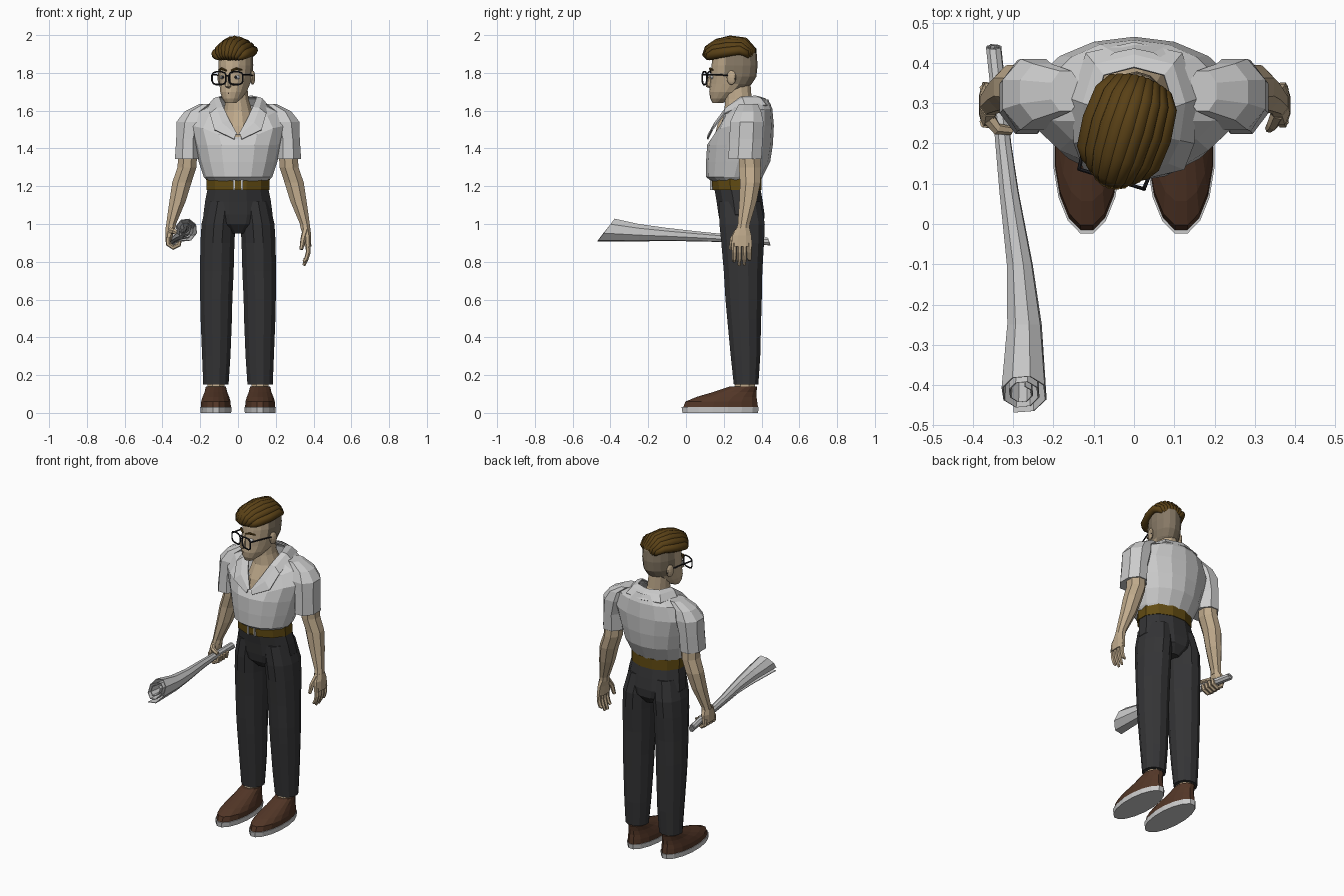
import bpy, bmesh, math
from mathutils import Matrix, Vector


def mat(name, *rgb):
    m = bpy.data.materials.new(name)
    m.diffuse_color = (*rgb, 1)
    return m


SKIN, SCALP = mat("skin", .52, .40, .26), mat("cropped_hair", .24, .19, .13)
HAIR, BELT = mat("hair", .10, .052, .008), mat("belt", .12, .07, .006)
CLOTH, SHOE = mat("trousers", .035, .035, .037), mat("shoe", .085, .037, .02)
BLACK, LIP = mat("black", .012, .012, .015), mat("lip", .22, .13, .09)


def finish(name, bm, material=None, mirror=False, smooth=False, thick=0):
    bmesh.ops.recalc_face_normals(bm, faces=bm.faces)
    me = bpy.data.meshes.new(name)
    bm.to_mesh(me)
    bm.free()
    ob = bpy.data.objects.new(name, me)
    bpy.context.collection.objects.link(ob)
    if material:
        me.materials.append(material)
    for p in me.polygons:
        p.use_smooth = smooth
    if thick:
        ob.modifiers.new("thickness", "SOLIDIFY").thickness = thick
    if mirror:
        ob.modifiers.new("mirror", "MIRROR")
    return ob


def loft(name, rings, material=None, closed=True, caps=True, **kw):
    bm = bmesh.new()
    vs = [[bm.verts.new(p) for p in r] for r in rings]
    n = len(vs[0])
    for a, b in zip(vs, vs[1:]):
        for i in range(n if closed else n - 1):
            j = (i + 1) % n
            bm.faces.new((a[i], a[j], b[j], b[i]))
    if closed and caps:
        bm.faces.new(vs[0])
        bm.faces.new(vs[-1])
    return finish(name, bm, material, **kw)


def oval(z, cx, cy, rx, ry, n=8, vee=0, tilt=0):
    """Horizontal ring; vee drops the front point, tilt lowers the front."""
    k, pts = 1 / math.cos(math.pi / n), []
    off = 0 if vee or tilt else .5
    k = k if off else 1
    for i in range(n):
        t = 2 * math.pi * (i + off) / n
        s = math.sin(t)
        pts.append((cx + rx * k * math.cos(t), cy + ry * k * s,
                    z + tilt * s - vee * max(0, -s) ** 5))
    return pts


def stack(name, data, material=None, n=8, **kw):
    return loft(name, [oval(*d, n=n) for d in data], material, **kw)


def tube(name, pts, material=None, n=6, loop=False, **kw):
    """Round tube through (x, y, z, radius) points."""
    P = [Vector(p[:3]) for p in pts]
    m, rings, prev, side = len(P), [], None, None
    for i, p in enumerate(P):
        a = P[(i - 1) % m] if loop or i else p
        b = P[(i + 1) % m] if loop or i < m - 1 else p
        d = (b - a).normalized()
        side = prev.rotation_difference(d) @ side if prev else d.orthogonal().normalized()
        prev, up = d, d.cross(side)
        rings.append([p + pts[i][3] * (side * math.cos(t) + up * math.sin(t))
                      for t in (2 * math.pi * k / n for k in range(n))])
    if loop:
        rings.append(rings[0])
    return loft(name, rings, material, caps=not loop, **kw)


def ball(name, c, r, material=None, **kw):
    bm = bmesh.new()
    M = Matrix.Translation(c) @ Matrix.Diagonal((*r, 1))
    bmesh.ops.create_uvsphere(bm, u_segments=12, v_segments=8, radius=1, matrix=M)
    return finish(name, bm, material, **kw)


def box(name, c, s, material=None, **kw):
    bm = bmesh.new()
    bmesh.ops.create_cube(bm, size=1, matrix=Matrix.Translation(c) @ Matrix.Diagonal((*s, 1)))
    return finish(name, bm, material, **kw)


# Shoes and ankles
stack("sole", [(0, .117, .181, .081, .2), (.03, .117, .181, .083, .204)], n=16, mirror=True)
stack("shoe_upper", [(.03, .117, .183, .079, .198), (.06, .117, .187, .078, .19),
                     (.085, .117, .215, .07, .158), (.11, .117, .258, .06, .115),
                     (.14, .117, .305, .053, .072)], SHOE, n=16, mirror=True)
stack("ankle", [(.12, .117, .31, .045, .055), (.2, .117, .315, .045, .05)], SKIN, mirror=True)

# Trousers
stack("trouser_leg", [(.15, .117, .318, .067, .065), (.3, .115, .315, .075, .078),
                      (.5, .115, .308, .083, .09), (.6, .115, .305, .085, .096),
                      (.75, .112, .302, .089, .102), (.9, .109, .3, .09, .113),
                      (1.0, .103, .297, .09, .12), (1.12, .085, .285, .08, .11)],
      CLOTH, n=12, mirror=True)
stack("trouser_hips", [(.95, 0, .3, .05, .075), (1.0, 0, .297, .15, .115), (1.05, 0, .294, .183, .122),
                       (1.12, 0, .284, .174, .122), (1.2, 0, .27, .158, .122)], CLOTH, n=12)

# Belt and buckle
stack("belt", [(1.18, 0, .27, .166, .13), (1.245, 0, .268, .166, .132)], BELT, n=12)
box("buckle_bar", (.022, .134, 1.21), (.01, .012, .058), mirror=True)
box("buckle_plate", (0, .137, 1.21), (.036, .01, .04), BELT)

# Shirt body with open V neck
shirt = [(1.225, .266, .16, .128, 0, .001), (1.25, .256, .182, .15, 0, .001),
         (1.33, .276, .208, .17, 0, .001), (1.42, .286, .232, .174, 0, .001),
         (1.52, .3, .262, .165, .07, .001), (1.6, .312, .22, .145, .12, .01),
         (1.64, .305, .125, .13, .13, .02)]
loft("shirt_body", [oval(z, 0, cy, rx, ry, 16, v, t) for z, cy, rx, ry, v, t in shirt], caps=False)
stack("shirt_sleeve", [(1.345, .267, .312, .067, .088), (1.45, .264, .318, .063, .088),
                       (1.54, .25, .322, .076, .088), (1.595, .228, .328, .055, .07),
                       (1.635, .17, .33, .035, .05)], mirror=True)

# Collar with lapels
inner = [(0, .39, 1.675), (.075, .37, 1.68), (.1, .29, 1.675), (.078, .215, 1.62), (.045, .165, 1.55), (.003, .12, 1.475)]
outer = [(0, .452, 1.63), (.12, .425, 1.63), (.155, .31, 1.635), (.15, .2, 1.585), (.125, .135, 1.5), (.02, .11, 1.45)]
middle = [((Vector(a) + Vector(b)) / 2 + Vector((0, 0, .012))) for a, b in zip(inner, outer)]
loft("shirt_collar", [inner, middle, outer], closed=False, mirror=True, thick=.008)

# Chest and neck
stack("neck", [(1.42, 0, .29, .11, .15), (1.52, 0, .29, .1, .125), (1.6, 0, .288, .075, .085),
               (1.66, -.004, .278, .06, .07), (1.76, -.01, .275, .056, .065)], SKIN, n=12)

# Arms
stack("arm", [(1.4, .265, .335, .05, .055), (1.3, .27, .338, .05, .058), (1.22, .297, .34, .051, .054),
              (1.12, .32, .328, .043, .046), (1.0, .354, .306, .026, .032),
              (.975, .357, .302, .026, .034)], SKIN, mirror=True)

# Relaxed hand
stack("open_palm", [(.98, .357, .302, .026, .034), (.94, .366, .296, .021, .05),
                    (.88, .37, .295, .018, .056)], SKIN)
for i, tip in enumerate((.80, .78, .782, .81)):
    y = .255 + i * .027
    tube("finger", [(.37, y, .9, .014), (.372, y, .85, .013), (.362, y, .815, .012),
                    (.348, y, tip, .008)], SKIN)
tube("thumb", [(.358, .275, .965, .018), (.345, .247, .92, .015), (.335, .236, .865, .01)], SKIN)

# Gripping hand
stack("grip_palm", [(.985, -.357, .302, .026, .034), (.955, -.362, .298, .022, .052),
                    (.905, -.37, .296, .015, .056)], SKIN)
for i in range(4):
    y = .252 + i * .028
    tube("grip_finger", [(-.37, y, .93, .014), (-.368, y, .893, .014), (-.343, y - .003, .876, .013),
                         (-.314, y - .005, .89, .013), (-.306, y - .005, .92, .01)], SKIN)
tube("grip_thumb", [(-.358, .26, .965, .017), (-.34, .236, .962, .015), (-.305, .232, .945, .011)], SKIN)

# Rolled paper: a spiral section swept from back to front
sections = [(.44, -.35, .908, .023), (.3, -.335, .92, .023), (.2, -.326, .927, .024),
            (.08, -.312, .935, .029), (-.1, -.286, .947, .039), (-.25, -.275, .957, .052),
            (-.42, -.277, .972, .068)]
rings = []
for y, cx, cz, r in sections:
    slant = .75 if y < -.4 else (-.3 if y > .4 else 0)
    ring = []
    for i in range(21):
        t, q = -1.9 + i * math.pi / 4, r * (1 - .65 * i / 20)
        if i > 8:
            q *= .97
        ring.append((cx + q * math.cos(t), y + slant * q * math.sin(t), cz + q * math.sin(t)))
    rings.append(ring)
loft("paper_roll", rings, closed=False, thick=.004)

# Head, modelled facing forward then turned
head = stack("head", [(1.64, 0, -.092, .028, .026), (1.665, 0, -.07, .05, .06),
                      (1.7, 0, -.042, .068, .092), (1.74, 0, -.018, .077, .11),
                      (1.78, 0, -.004, .084, .122), (1.84, 0, .002, .089, .122),
                      (1.9, 0, .004, .086, .116), (1.95, 0, .005, .06, .085)], SKIN, n=16)
head.data.materials.append(SCALP)
for p in head.data.polygons:
    if p.center.z > 1.71 and p.center.y > .03 or p.center.z > 1.8 and p.center.y > -.03:
        p.material_index = 1
turned = [head]
turned += [
    ball("ear", (.09, .012, 1.775), (.012, .026, .038), SKIN, mirror=True),
    tube("nose", [(0, -.117, 1.8, .009), (0, -.138, 1.755, .015), (0, -.14, 1.735, .018),
                  (0, -.12, 1.724, .01)], SKIN),
    ball("eye", (.036, -.106, 1.777), (.019, .014, .012), mirror=True),
    ball("iris", (.036, -.118, 1.777), (.007, .004, .008), BLACK, mirror=True),
    tube("eyebrow", [(.013, -.127, 1.812, .005), (.04, -.12, 1.822, .007), (.066, -.098, 1.815, .004)],
         HAIR, mirror=True),
    tube("mouth", [(-.028, -.113, 1.69, .004), (0, -.129, 1.693, .007), (.028, -.113, 1.69, .004)], LIP),
]

# Glasses
rim = []
for i in range(12):
    t = 2 * math.pi * (i + .5) / 12
    c, s = math.cos(t), math.sin(t)
    rim.append((.047 + .039 * math.copysign(abs(c) ** .6, c), -.15,
                1.772 + .034 * math.copysign(abs(s) ** .6, s), .0045))
turned += [
    tube("glasses_rim", rim, BLACK, loop=True, mirror=True),
    tube("glasses_bridge", [(-.01, -.15, 1.785, .004), (.01, -.15, 1.785, .004)], BLACK),
    tube("glasses_temple", [(.084, -.15, 1.79, .005), (.093, -.05, 1.79, .004),
                            (.096, .02, 1.785, .004), (.094, .035, 1.765, .003)], BLACK, mirror=True),
]

# Swept hair: a core plus tapering locks running back to front
turned.append(ball("hair_core", (0, -.02, 1.91), (.092, .13, .07), HAIR, smooth=True))
for i in range(9):
    u = (i - 4) / 4
    w = u * u
    turned.append(tube("hair_lock", [
        (u * .045, .112 - .02 * w, 1.87 + .01 * w, .008), (u * .065, .10 - .015 * w, 1.92 - .015 * w, .02),
        (u * .082, .055, 1.965 - .045 * w, .024), (u * .088, -.02, 1.972 - .062 * w, .026),
        (u * .08, -.09, 1.955 - .055 * w, .027), (u * .066, -.142 + .03 * w, 1.925 - .035 * w, .024),
        (u * .055, -.16 + .035 * w, 1.895 - .015 * w, .016), (u * .05, -.145 + .03 * w, 1.87, .006)],
        HAIR, n=8, smooth=True))
turn = Matrix.Translation((-.012, .255, 0)) @ Matrix.Rotation(math.radians(-17), 4, 'Z')
for ob in turned:
    ob.matrix_world = turn
